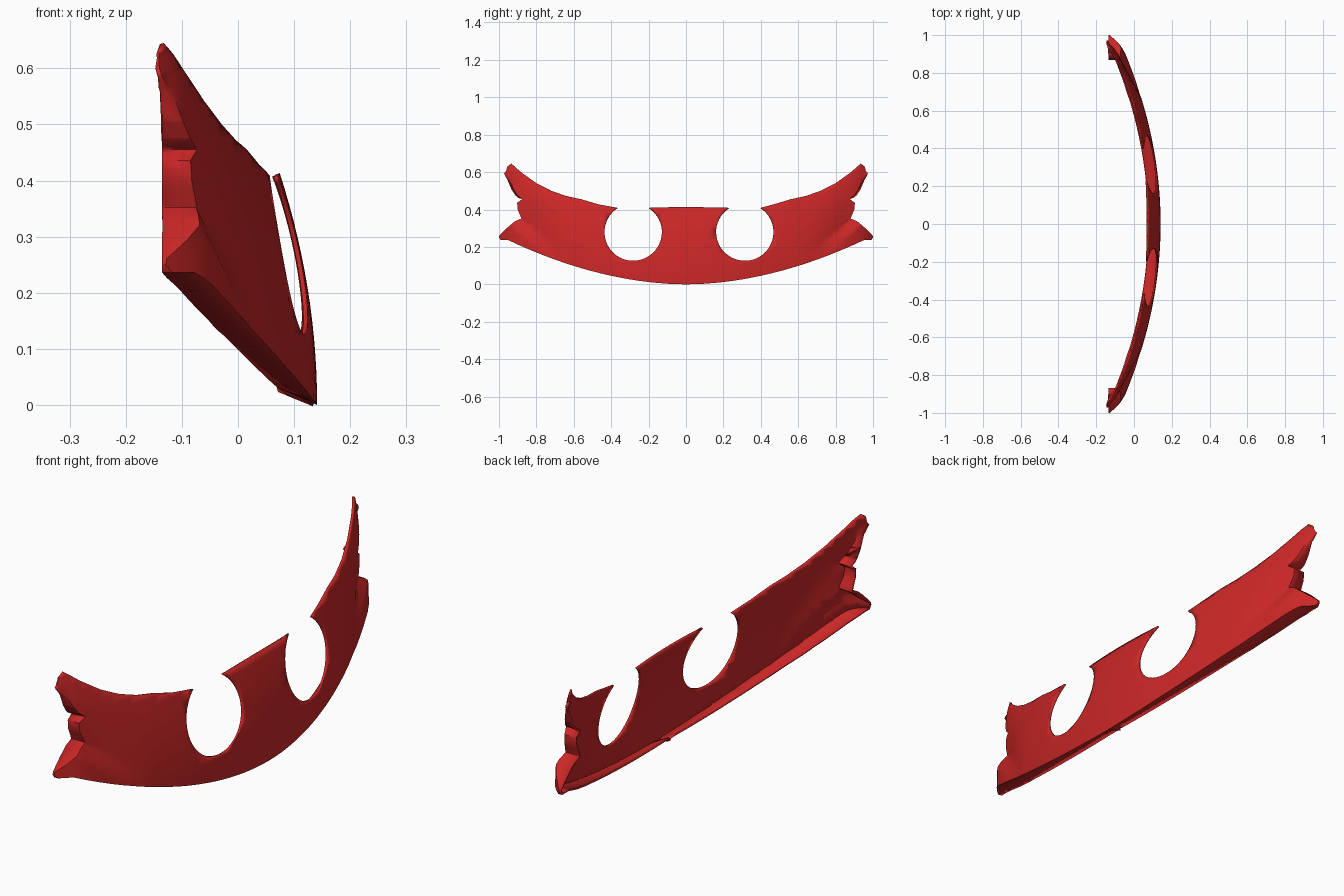
import bpy, bmesh, math
from mathutils import Vector

cube = bpy.data.objects.get("Cube")
if cube:
    bpy.data.objects.remove(cube, do_unlink=True)

# Paint
red = bpy.data.materials.new("red_paint")
red.use_nodes = True
colour = (0.6, 0.02, 0.02, 1)
red.diffuse_color = colour
red.node_tree.nodes["Principled BSDF"].inputs["Base Color"].default_value = colour

HOLE_Z, HOLE_R = 0.28, 0.154


def bottom(y):
    """Height of the lower edge."""
    return 0.26 * abs(y) ** 1.9


def skin(y, z):
    """Outer surface: bowed in plan, leaning back, with a valley above each end flare."""
    a = abs(y)
    x = 0.141 - 0.23 * a * a - 0.39 * (z - bottom(y)) ** 2
    x -= 4 * max(0, a - 0.9) ** 2
    reach = min(1, max(0, (a - 0.66) / 0.2))
    g = z - (0.19 + (a - 0.7) * 0.89)
    valley = max(0, 1 - g / 0.2) if g > 0 else max(0, 1 + g / 0.08)
    return x - 0.028 * reach * valley


def half_outline(hole_y):
    """One side, from the top centre around to the bottom centre."""
    pts = [(0.0, 0.413), (0.1, 0.412)]
    start = math.radians(123)
    sweep = math.radians(294)
    for i in range(41):
        t = start + sweep * i / 40
        pts.append((hole_y + HOLE_R * math.cos(t), HOLE_Z + HOLE_R * math.sin(t)))
    # Upper wing edge, lamp notch, then the flare
    pts += [(0.47, 0.428), (0.56, 0.455), (0.64, 0.472), (0.72, 0.5), (0.8, 0.541),
            (0.88, 0.598), (0.935, 0.645), (0.955, 0.63), (0.962, 0.605), (0.958, 0.585),
            (0.942, 0.557), (0.92, 0.505), (0.9, 0.475), (0.876, 0.455), (0.903, 0.436),
            (0.9, 0.4), (0.88, 0.352), (0.915, 0.337), (0.95, 0.308), (0.998, 0.262),
            (1.0, 0.25), (0.99, 0.236)]
    pts += [(0.95 - 0.05 * i, bottom(0.95 - 0.05 * i)) for i in range(20)]
    return pts


# Flat outline of the whole panel
right_side = half_outline(0.315)
left_side = half_outline(0.283)
ring = right_side[::-1][1:] + [(-y, z) for y, z in left_side]
ring.insert(0, (0.0, 0.0))
bm = bmesh.new()
bm.faces.new([bm.verts.new((0, y, z)) for y, z in ring])
bm.normal_update()
if sum(f.normal.x for f in bm.faces) < 0:
    bmesh.ops.reverse_faces(bm, faces=bm.faces[:])


def cut(point, normal):
    bmesh.ops.bisect_plane(bm, geom=bm.verts[:] + bm.edges[:] + bm.faces[:], dist=1e-5,
                           plane_co=Vector(point), plane_no=Vector(normal))


# Grid cuts, plus cuts along the flare creases
for i in range(-24, 25):
    cut((0, i * 0.0403 + 0.0013, 0), (0, 1, 0))
for i in range(1, 22):
    cut((0, 0, i * 0.0297 + 0.0007), (0, 0, 1))
for side in (-1, 1):
    for off in (0, -0.08):
        cut((0, side * 0.7, 0.19 + off), (0, -0.89 * side, 1))

# Bend the panel into shape
for v in bm.verts:
    v.co.x = skin(v.co.y, v.co.z)


def flanged(edge):
    m = (edge.verts[0].co + edge.verts[1].co) / 2
    a = abs(m.y)
    at_end = a > 0.86 and m.z < 0.615 + 0.82 * (a - 0.935)
    return edge.is_boundary and (m.z < bottom(m.y) + 0.015 or at_end)


# Return flange along the bottom and the ends
rim = [e for e in bm.edges if flanged(e)]
new = bmesh.ops.extrude_edge_only(bm, edges=rim)["geom"]
for v in [g for g in new if isinstance(g, bmesh.types.BMVert)]:
    a = abs(v.co.y)
    if a < 0.8:
        v.co.z += 0.03 * (1 - a / 0.8)
    if 0.46 < v.co.z < 0.6 and a > 0.86:
        v.co.y += math.copysign(0.012, v.co.y)
    v.co.x = min(v.co.x, max(v.co.x - 0.066, -0.135))

mesh = bpy.data.meshes.new("bumper_panel")
bm.to_mesh(mesh)
bm.free()
mesh.materials.append(red)
panel = bpy.data.objects.new("bumper_panel", mesh)
bpy.context.collection.objects.link(panel)

# Sheet thickness
solid = panel.modifiers.new("thickness", "SOLIDIFY")
solid.thickness = 0.008
solid.offset = -1

bpy.ops.object.select_all(action="DESELECT")
panel.select_set(True)
bpy.context.view_layer.objects.active = panel
bpy.ops.object.shade_smooth_by_angle(angle=math.radians(32))
